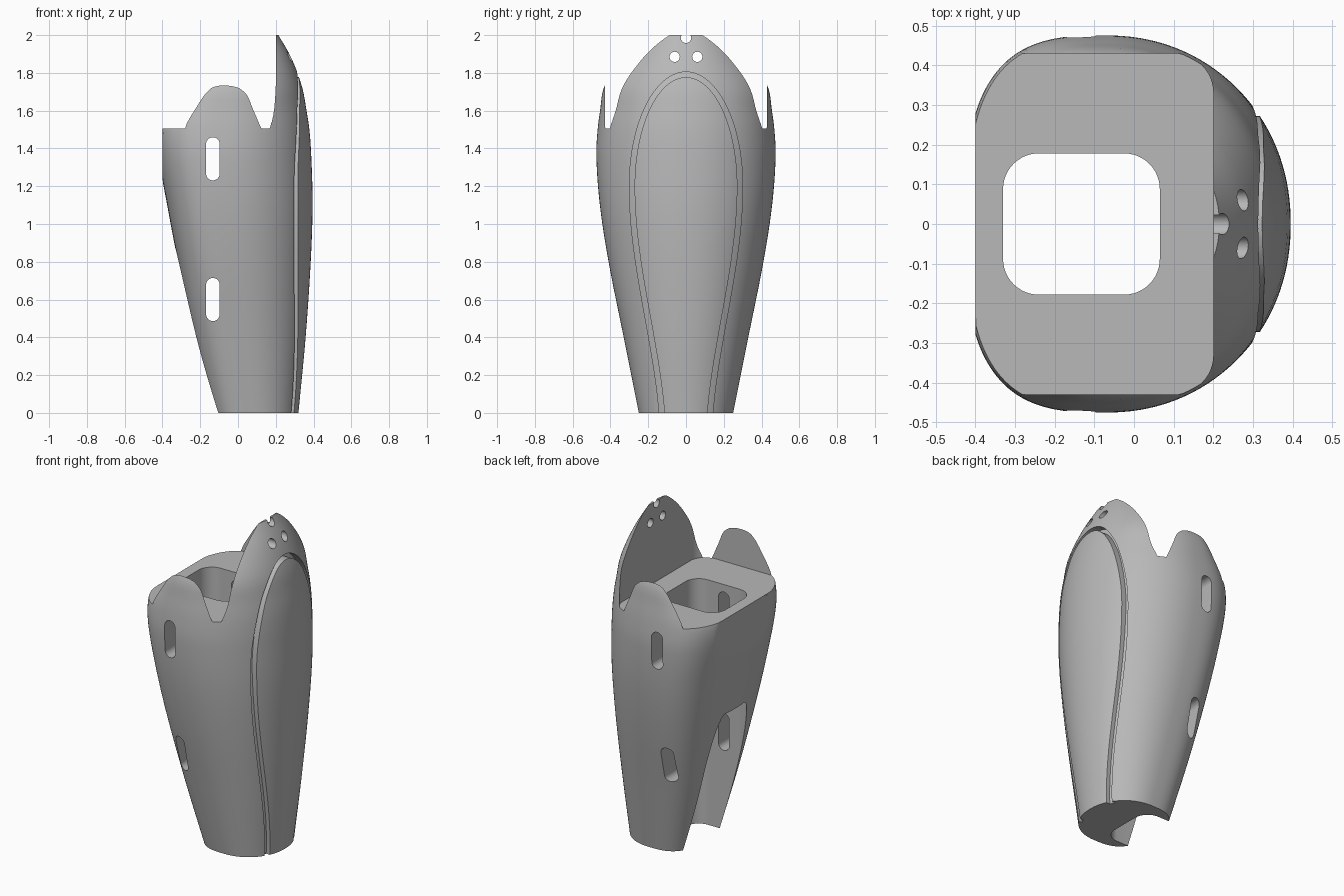
import bpy, bmesh
from math import sin, cos, pi, sqrt, copysign

cube = bpy.data.objects.get("Cube")
if cube:
    bpy.data.objects.remove(cube, do_unlink=True)

grey = bpy.data.materials.new("light_grey")
grey.use_nodes = True
grey.diffuse_color = (0.48, 0.48, 0.48, 1)
grey.node_tree.nodes["Principled BSDF"].inputs["Base Color"].default_value = (0.48, 0.48, 0.48, 1)

# Shell sections: height, back x, widest x, front x, half width
SECTIONS = [
    (0, -.134, .08, .32, .25), (.4, -.235, .03, .358, .33),
    (.8, -.318, -.02, .385, .41), (1.1, -.375, -.05, .395, .456),
    (1.36, -.42, -.07, .388, .475), (1.5, -.42, -.07, .378, .468),
    (1.6, -.37, -.07, .363, .455), (1.73, -.27, -.07, .338, .432),
    (1.88, -.2, -.07, .282, .34), (2, -.15, -.07, .215, .25)]


def section(z):
    """Smoothly interpolated section at height z."""
    last = len(SECTIONS) - 1
    i = max(k for k in range(last) if SECTIONS[k][0] <= z)
    p, q = SECTIONS[i], SECTIONS[i + 1]
    before, after = SECTIONS[max(i - 1, 0)], SECTIONS[min(i + 2, last)]
    h = q[0] - p[0]
    t = (z - p[0]) / h
    values = []
    for k in range(1, len(p)):
        m0 = (q[k] - before[k]) / (q[0] - before[0]) * h
        m1 = (after[k] - p[k]) / (after[0] - p[0]) * h
        s = t * t * (3 - 2 * t)
        values.append(p[k] * (1 - s) + q[k] * s
                      + m0 * t * (1 - t) ** 2 - m1 * t * t * (1 - t))
    return values


def power(v, n):
    return copysign(abs(v) ** (2 / n), v)


def finish(name, bm):
    bmesh.ops.recalc_face_normals(bm, faces=bm.faces)
    mesh = bpy.data.meshes.new(name)
    bm.to_mesh(mesh)
    bm.free()
    mesh.materials.append(grey)
    obj = bpy.data.objects.new(name, mesh)
    bpy.context.collection.objects.link(obj)
    return obj


def loft_shell(name, shift=(0, 0, 0), rings=64, sides=128):
    """Solid with a round front and a boxier, flattened back."""
    bm = bmesh.new()
    rows = []
    for r in range(rings + 1):
        z = 2 * r / rings
        back, mid, front, half = section(z)
        row = []
        for k in range(sides):
            a = 2 * pi * (k + .5) / sides
            c = cos(a)
            n, reach = (2.1, front - mid) if c > 0 else (3, mid - back)
            x = max(mid + reach * power(c, n), -.4)
            row.append(bm.verts.new((x + shift[0], half * power(sin(a), n) + shift[1], z + shift[2])))
        rows.append(row)
    for low, high in zip(rows, rows[1:]):
        for k in range(sides):
            j = (k + 1) % sides
            bm.faces.new((low[k], low[j], high[j], high[k]))
    bm.faces.new(rows[0])
    bm.faces.new(rows[-1])
    return finish(name, bm)


def rounded(cu, cv, hu, hv, r, steps=12):
    """Rounded rectangle outline; equal sizes give a slot or circle."""
    points = []
    for quarter, (su, sv) in enumerate([(1, 1), (-1, 1), (-1, -1), (1, -1)]):
        for s in range(steps + 1):
            a = pi / 2 * (quarter + s / steps)
            p = (cu + su * (hu - r) + r * cos(a), cv + sv * (hv - r) + r * sin(a))
            if not points or abs(p[0] - points[-1][0]) + abs(p[1] - points[-1][1]) > 1e-5:
                points.append(p)
    if abs(points[0][0] - points[-1][0]) + abs(points[0][1] - points[-1][1]) < 1e-5:
        points.pop()
    return points


def prism(name, outline, axis, lo, hi):
    place = {"x": lambda u, v, w: (w, u, v), "y": lambda u, v, w: (u, w, v),
             "z": lambda u, v, w: (u, v, w)}[axis]
    bm = bmesh.new()
    a = [bm.verts.new(place(u, v, lo)) for u, v in outline]
    b = [bm.verts.new(place(u, v, hi)) for u, v in outline]
    bm.faces.new(a)
    bm.faces.new(b)
    for k in range(len(a)):
        j = (k + 1) % len(a)
        bm.faces.new((a[k], a[j], b[j], b[k]))
    obj = finish(name, bm)
    obj.hide_render = True
    return obj


def cut(target, cutter):
    """Subtract the cutter, then discard it."""
    mod = target.modifiers.new("cut", "BOOLEAN")
    mod.operation = "DIFFERENCE"
    mod.solver = "EXACT"
    mod.object = cutter
    bpy.context.view_layer.update()
    graph = bpy.context.evaluated_depsgraph_get()
    mesh = bpy.data.meshes.new_from_object(target.evaluated_get(graph))
    target.modifiers.clear()
    target.data = mesh
    bpy.data.objects.remove(cutter, do_unlink=True)


def panel_half_path(inset, steps=28):
    """Right half of the panel outline, bottom to top."""
    path = [(.143 - inset, -.02)]
    for s in range(steps):
        u = s / steps
        path.append((.143 + .157 * sin(pi / 2 * u ** 1.35) - inset, 1.2 * u))
    for s in range(steps + 1):
        a = pi / 2 * s / steps
        path.append(((.3 - inset) * cos(a), 1.2 + (.605 - inset) * sin(a)))
    path[-1] = (0, path[-1][1])
    return path


def arch(inset):
    half = panel_half_path(inset)
    return half + [(-y, z) for y, z in reversed(half[:-1])]


shell = loft_shell("leg_shell")

# Groove framing the front panel, a constant depth below the surface
groove = prism("groove_cutter", arch(0) + arch(.028)[::-1], "x", .1, .6)
cut(groove, loft_shell("groove_floor", (-.03, 0, -.05)))
cut(shell, groove)

# Open socket at the top, leaving the high front wall and side humps
cut(shell, prism("socket_cutter", rounded(-.3, 0, .5, .43, .1), "z", 1.505, 2.2))

# Straight shaft, which breaks out through the lower back
cut(shell, prism("shaft_cutter", rounded(-.1325, 0, .1975, .178, .09), "z", -.1, 2.2))

# Strap slots through both sides
for z in (.6, 1.345):
    cut(shell, prism("slot_cutter", rounded(-.133, z, .036, .114, .036), "y", -.7, .7))

# Two holes and a notch in the front wall
for y, z in ((-.06, 1.885), (.06, 1.885), (0, 1.985)):
    cut(shell, prism("hole_cutter", rounded(y, z, .027, .027, .027), "x", .05, .6))

bpy.ops.object.select_all(action="DESELECT")
shell.select_set(True)
bpy.context.view_layer.objects.active = shell
bpy.ops.object.shade_smooth_by_angle(angle=pi / 6)
